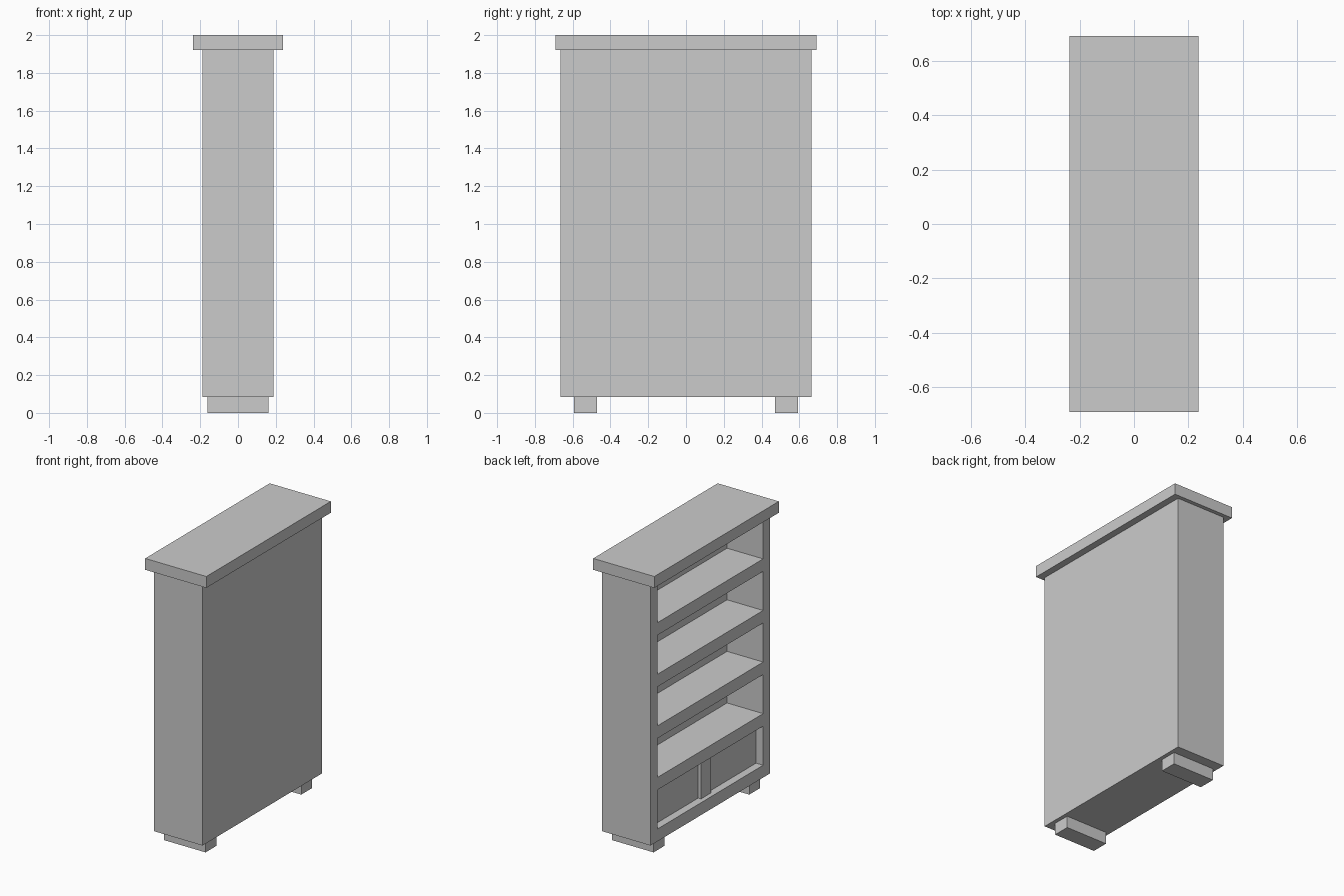
import bpy

if "Cube" in bpy.data.objects:
    bpy.data.objects.remove(bpy.data.objects["Cube"])


def box(name, x, y, z):
    """Axis-aligned box from (min, max) ranges."""
    mid = [(r[0] + r[1]) / 2 for r in (x, y, z)]
    bpy.ops.mesh.primitive_cube_add(size=1, location=mid)
    ob = bpy.context.object
    ob.name = name
    ob.scale = [r[1] - r[0] for r in (x, y, z)]
    bpy.ops.object.transform_apply(location=False, rotation=False, scale=True)
    return ob


FRONT_X = -0.189      # open side of the bookcase faces -x
OPEN_Y = 0.588        # half width of the compartments
FLOOR_Z = 0.17        # floor of the lowest compartment
OPEN_H, PITCH = 0.275, 0.363

# carcass
case = box("bookcase_body", (FRONT_X, 0.189), (-0.664, 0.664), (0.083, 1.92))

# compartments: shallow cupboard recess below, four deep shelves above
for i in range(5):
    depth = 0.055 if i == 0 else 0.281
    z = FLOOR_Z + i * PITCH
    cutter = box(f"compartment_cutter_{i}", (FRONT_X - 0.1, FRONT_X + depth),
                 (-OPEN_Y, OPEN_Y), (z, z + OPEN_H))
    mod = case.modifiers.new(f"compartment_{i}", 'BOOLEAN')
    mod.operation = 'DIFFERENCE'
    mod.solver = 'EXACT'
    mod.object = cutter
    bpy.context.view_layer.objects.active = case
    bpy.ops.object.modifier_apply(modifier=mod.name)
    bpy.data.objects.remove(cutter, do_unlink=True)

# upright between the two cupboard panels
box("cupboard_divider", (FRONT_X + 0.033, FRONT_X + 0.055), (-0.056, 0.056),
    (FLOOR_Z, FLOOR_Z + OPEN_H))

# overhanging top
box("top_board", (-0.238, 0.238), (-0.692, 0.692), (1.92, 2.0))

# runner feet
for name, s in (("foot_near", -1), ("foot_far", 1)):
    box(name, (-0.162, 0.162), sorted((s * 0.472, s * 0.592)), (0, 0.083))
